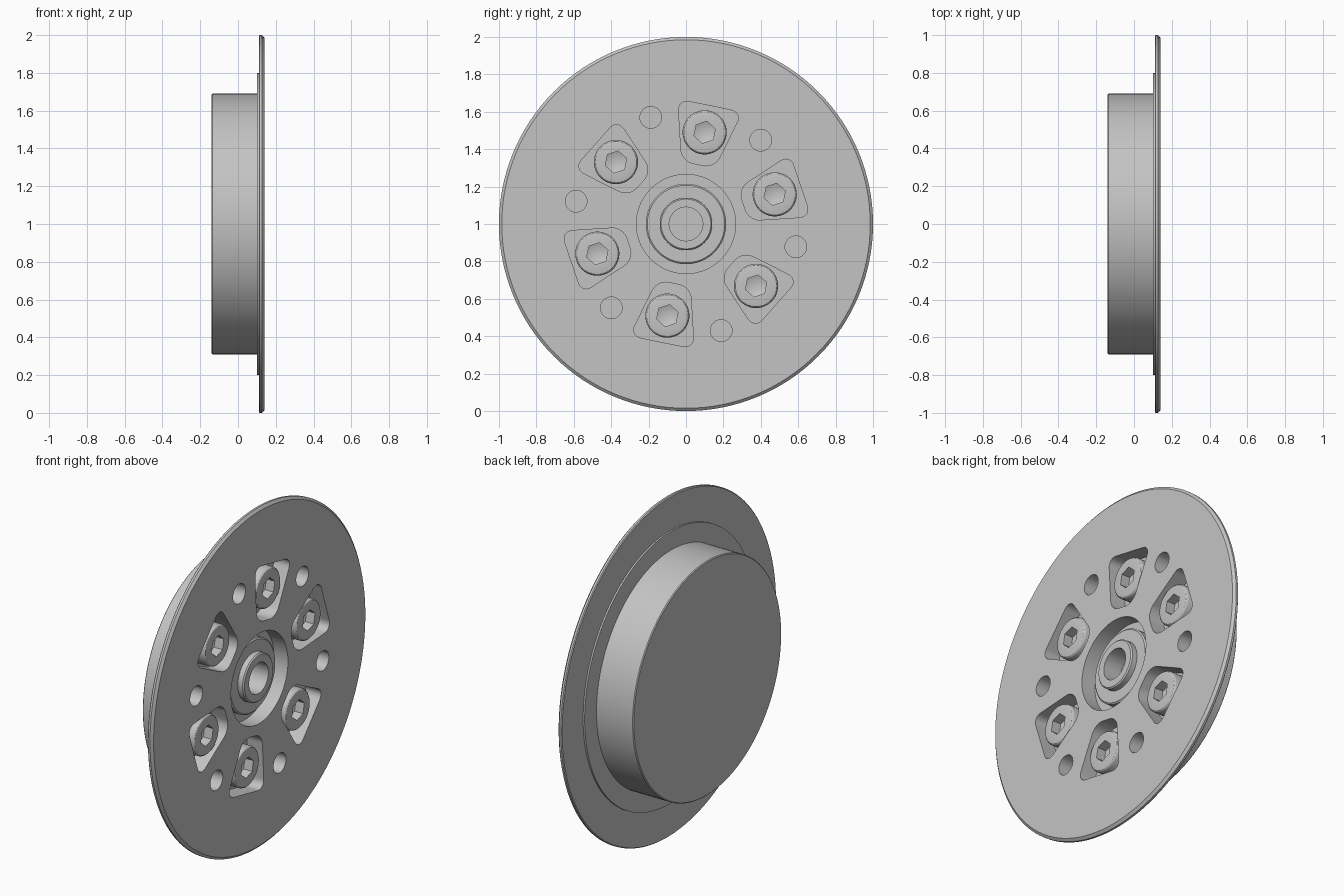
import bpy, bmesh, math
from mathutils import Matrix, Vector

if "Cube" in bpy.data.objects:
    bpy.data.objects.remove(bpy.data.objects["Cube"])

CENTRE = Matrix.Translation((0, 0, 1))
FIRST_BOLT = math.radians(18.5)
FIRST_HOLE = math.radians(48.3)
STEP = math.tau / 6

metal = bpy.data.materials.new("grey_metal")
metal.use_nodes = True
metal.diffuse_color = (0.55, 0.55, 0.55, 1)
metal.node_tree.nodes["Principled BSDF"].inputs["Base Color"].default_value = (0.55, 0.55, 0.55, 1)


def polar(radius, angle):
    """Point on the disc plane; the disc axis runs along x."""
    return Vector((0, radius * math.cos(angle), radius * math.sin(angle)))


def lathe(bm, profile, segments, offset=Vector(), start=0.0):
    """Revolve (x, radius) points about the x axis into a closed solid."""
    rings = [[bm.verts.new(Vector((x, 0, 0)) + polar(r, start + math.tau * i / segments) + offset)
              for i in range(segments)] for x, r in profile]
    for a, b in zip(rings, rings[1:]):
        for i in range(segments):
            j = (i + 1) % segments
            bm.faces.new((a[i], a[j], b[j], b[i]))
    bmesh.ops.remove_doubles(bm, verts=sum(rings, []), dist=1e-5)


def pocket(bm, angle):
    """Prism with a rounded trapezoid outline, wide end outward."""
    outline = [(0.325, -0.09), (0.645, -0.175), (0.645, 0.175), (0.325, 0.09)]
    out, side = polar(1, angle), polar(1, angle + math.pi / 2)
    low, high = ([bm.verts.new(Vector((x, 0, 0)) + out * u + side * v) for u, v in outline]
                 for x in (0.04, 0.2))
    bm.faces.new(low)
    bm.faces.new(high)
    for i in range(4):
        j = (i + 1) % 4
        bm.faces.new((low[i], low[j], high[j], high[i]))
    uprights = [bm.edges.get((a, b)) for a, b in zip(low, high)]
    bmesh.ops.bevel(bm, geom=uprights, offset=0.06, segments=8, profile=0.5, affect='EDGES')


def finish(name, bm):
    bmesh.ops.recalc_face_normals(bm, faces=bm.faces)
    mesh = bpy.data.meshes.new(name)
    bm.to_mesh(mesh)
    bm.free()
    mesh.materials.append(metal)
    obj = bpy.data.objects.new(name, mesh)
    bpy.context.collection.objects.link(obj)
    return obj


def select(obj):
    bpy.ops.object.select_all(action='DESELECT')
    obj.select_set(True)
    bpy.context.view_layer.objects.active = obj


def carve(obj, cutter):
    """Subtract the cutter, then shade the curved walls smooth."""
    cutter.hide_render = True
    mod = obj.modifiers.new("cut", 'BOOLEAN')
    mod.operation, mod.solver, mod.object = 'DIFFERENCE', 'EXACT', cutter
    select(obj)
    bpy.ops.object.modifier_apply(modifier=mod.name)
    bpy.data.objects.remove(cutter)
    bpy.ops.object.shade_smooth_by_angle(angle=math.radians(30))


# Disc body: rear drum, step, thin flange and the stepped hub in its recess
bm = bmesh.new()
lathe(bm, [(-0.14, 0), (-0.14, 0.685), (-0.135, 0.69), (0.1, 0.69), (0.1, 0.8),
           (0.11, 0.8), (0.11, 0.995), (0.115, 1), (0.127, 1), (0.14, 0.985),
           (0.14, 0.265), (0.05, 0.265), (0.05, 0.215), (0.09, 0.215), (0.097, 0.207),
           (0.097, 0.14), (0.128, 0.14), (0.135, 0.133), (0.135, 0.09), (0.02, 0.09),
           (0.02, 0)], 128)
body = finish("disc_body", bm)

# Bolt pockets and plain round holes
bm = bmesh.new()
for i in range(6):
    pocket(bm, FIRST_BOLT + i * STEP)
    lathe(bm, [(0, 0), (0, 0.058), (0.2, 0.058), (0.2, 0)], 32,
          polar(0.6, FIRST_HOLE + i * STEP))
carve(body, finish("pocket_cutter", bm))
body.matrix_world = CENTRE

# Socket-head bolt with a hexagonal recess ending in a point
bm = bmesh.new()
lathe(bm, [(0.03, 0), (0.03, 0.118), (0.115, 0.118), (0.122, 0.116), (0.128, 0.11),
           (0.13, 0.102), (0.13, 0)], 48)
bolt = finish("bolt_1", bm)
bm = bmesh.new()
lathe(bm, [(0.05, 0), (0.075, 0.06), (0.2, 0.06), (0.2, 0)], 6, start=FIRST_BOLT)
carve(bolt, finish("hex_cutter", bm))

# Six bolts share one mesh
for i in range(6):
    obj = bolt if i == 0 else bpy.data.objects.new(f"bolt_{i + 1}", bolt.data)
    if i:
        bpy.context.collection.objects.link(obj)
    obj.matrix_world = CENTRE @ Matrix.Translation(polar(0.5, FIRST_BOLT + i * STEP))
